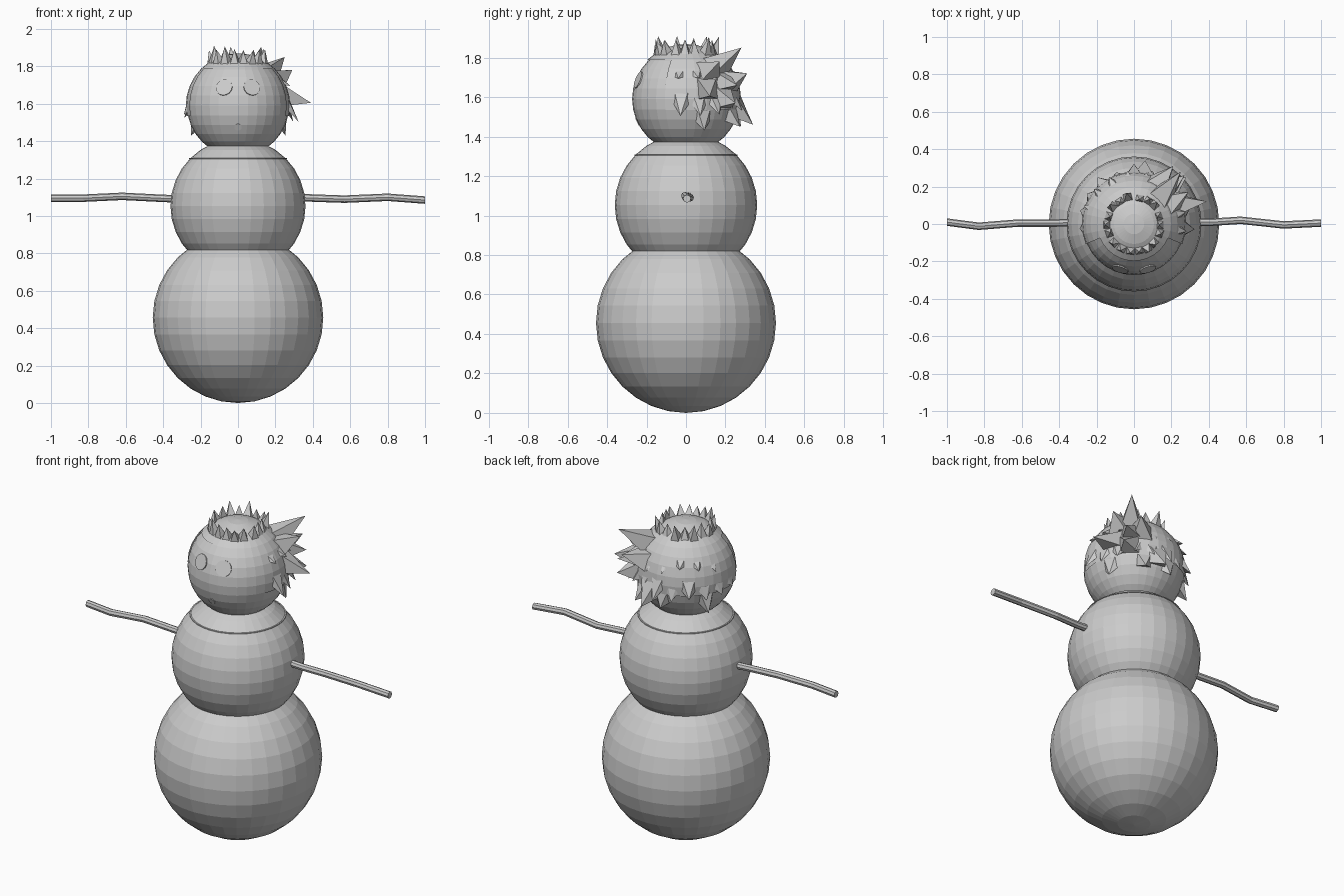
import bpy, bmesh, math, random
from mathutils import Vector

random.seed(4)
cube = bpy.data.objects.get("Cube")
if cube:
    bpy.data.objects.remove(cube, do_unlink=True)

grey = bpy.data.materials.new("plain grey")
grey.use_nodes = True
grey.diffuse_color = (0.6, 0.6, 0.6, 1)
grey.node_tree.nodes["Principled BSDF"].inputs["Base Color"].default_value = (0.6, 0.6, 0.6, 1)

HEAD = Vector((0, 0, 1.59))
HEAD_R = 0.273


def finish(name, bm):
    bmesh.ops.recalc_face_normals(bm, faces=bm.faces)
    mesh = bpy.data.meshes.new(name)
    bm.to_mesh(mesh)
    bm.free()
    mesh.materials.append(grey)
    ob = bpy.data.objects.new(name, mesh)
    bpy.context.collection.objects.link(ob)
    return ob


def ball(name, radius, z):
    bm = bmesh.new()
    bmesh.ops.create_uvsphere(bm, u_segments=32, v_segments=16, radius=radius)
    bmesh.ops.translate(bm, verts=bm.verts, vec=(0, 0, z))
    return finish(name, bm)


def direction(az, el):
    a, e = math.radians(az), math.radians(el)
    return Vector((math.cos(a) * math.cos(e), math.sin(a) * math.cos(e), math.sin(e)))


def spike(bm, az, el, width, tip):
    # four-sided pyramid rooted just inside the head
    n = direction(az, el)
    side = Vector((0, 0, 1)).cross(n).normalized()
    up = n.cross(side)
    root = HEAD + n * (HEAD_R - 0.01)
    base = [bm.verts.new(root + (side * s + up * t) * width / 2)
            for s, t in ((-1, -1), (1, -1), (1, 1), (-1, 1))]
    top = bm.verts.new(tip)
    bm.faces.new(base)
    for i in range(4):
        bm.faces.new((base[i], base[(i + 1) % 4], top))


# Stacked snow balls
ball("lower_body", 0.456, 0.456)
ball("upper_body", 0.361, 1.053)
ball("head", HEAD_R, HEAD.z)

# Slim collar edge on the shoulders
bm = bmesh.new()
bmesh.ops.create_cone(bm, cap_ends=True, segments=32, radius1=0.262, radius2=0.262, depth=0.004)
bmesh.ops.translate(bm, verts=bm.verts, vec=(0, 0, 1.307))
finish("collar", bm)

# Thin hair shell over the crown and the back of the head
bm = bmesh.new()
bmesh.ops.create_uvsphere(bm, u_segments=32, v_segments=16, radius=HEAD_R + 0.006)
bare = [f for f in bm.faces
        if f.calc_center_median().z < (0.21 if f.calc_center_median().y < -0.09 else -0.04)]
bmesh.ops.delete(bm, geom=bare, context='FACES')
bmesh.ops.translate(bm, verts=bm.verts, vec=HEAD)
finish("hair_cap", bm)

# Ring of short upright spikes round the crown
bm = bmesh.new()
for i in range(18):
    az = i * 20 + random.uniform(-4, 4)
    flat = direction(az, 0) * random.uniform(0.13, 0.18)
    spike(bm, az, 57, 0.052, Vector((flat.x, flat.y, random.uniform(1.88, 1.912))))
finish("crown_spikes", bm)

# Drooping spikes round the sides and back
bm = bmesh.new()
for i in range(11):
    az = -5 + i * 19
    d = direction(az, 0) * random.uniform(0.29, 0.325)
    spike(bm, az, 5, 0.085, Vector((d.x, d.y, random.uniform(1.49, 1.56))))
for az, reach, z in ((20, 0.27, 1.43), (62, 0.31, 1.45), (95, 0.28, 1.45), (150, 0.29, 1.43)):
    d = direction(az, 0) * reach
    spike(bm, az, -16, 0.08, Vector((d.x, d.y, z)))
for i in range(9):
    az = -8 + i * 21
    d = direction(az, 0) * 0.285
    spike(bm, az, 32, 0.06, Vector((d.x, d.y, random.uniform(1.64, 1.7))))
finish("side_spikes", bm)

# Long swept spikes on the back left of the head
bm = bmesh.new()
for az, el, tip in ((45, 38, (0.25, 0.28, 1.85)), (25, 12, (0.39, 0.12, 1.605)),
                    (30, 32, (0.29, 0.17, 1.78)), (60, 20, (0.21, 0.31, 1.72)),
                    (78, -8, (0.06, 0.34, 1.46)), (45, 2, (0.28, 0.25, 1.57)),
                    (48, 22, (0.27, 0.26, 1.66))):
    spike(bm, az, el, 0.11, Vector(tip))
finish("swept_spikes", bm)


# Flush discs for the eyes and mouth
def face_disc(name, az, el, radius):
    n = direction(az, el)
    bm = bmesh.new()
    bmesh.ops.create_cone(bm, cap_ends=True, segments=16, radius1=radius, radius2=radius, depth=0.008)
    ob = finish(name, bm)
    ob.location = HEAD + n * (HEAD_R - 0.003)
    ob.rotation_euler = n.to_track_quat('Z', 'Y').to_euler()


face_disc("left_eye", -73, 21, 0.045)
face_disc("right_eye", -107, 21, 0.045)
face_disc("mouth", -90, -25, 0.02)


# Slightly crooked stick arms
def arm(name, points):
    bm = bmesh.new()
    rings = []
    for x, y, z in points:
        rings.append([bm.verts.new((x, y + 0.02 * math.cos(k * math.pi / 4),
                                    z + 0.02 * math.sin(k * math.pi / 4))) for k in range(8)])
    for a, b in zip(rings, rings[1:]):
        for k in range(8):
            bm.faces.new((a[k], a[(k + 1) % 8], b[(k + 1) % 8], b[k]))
    bm.faces.new(rings[0])
    bm.faces.new(rings[-1])
    finish(name, bm)


arm("left_arm", [(0.3, 0.01, 1.1), (0.42, 0.01, 1.095), (0.57, 0.02, 1.09),
                 (0.8, -0.005, 1.1), (1, 0.005, 1.085)])
arm("right_arm", [(-0.3, 0.01, 1.09), (-0.42, 0.005, 1.095), (-0.62, 0.005, 1.105),
                  (-0.83, -0.012, 1.095), (-1, 0.01, 1.095)])
